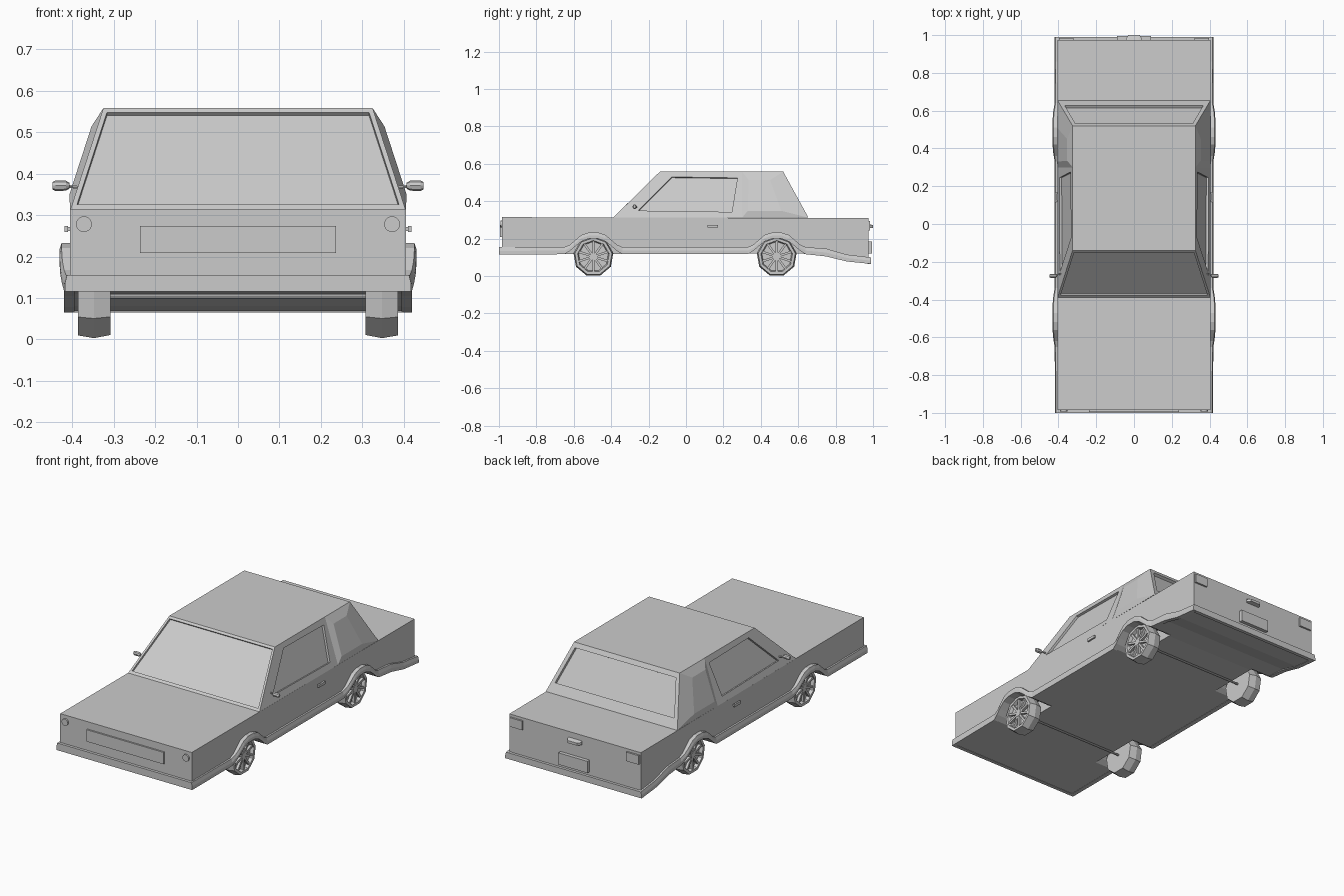
import bpy, bmesh, math
from mathutils import Vector, Matrix

if "Cube" in bpy.data.objects:
    bpy.data.objects.remove(bpy.data.objects["Cube"])


def mesh(name, verts, faces, fix=True):
    bm = bmesh.new()
    vs = [bm.verts.new(v) for v in verts]
    for f in faces:
        bm.faces.new([vs[i] for i in f])
    bmesh.ops.remove_doubles(bm, verts=bm.verts, dist=1e-5)
    if fix:
        bmesh.ops.recalc_face_normals(bm, faces=bm.faces)
    me = bpy.data.meshes.new(name)
    bm.to_mesh(me)
    bm.free()
    ob = bpy.data.objects.new(name, me)
    bpy.context.collection.objects.link(ob)
    return ob


def loft(name, rings, caps=True):
    n = len(rings[0])
    faces = [(a * n + i, a * n + (i + 1) % n, (a + 1) * n + (i + 1) % n, (a + 1) * n + i)
             for a in range(len(rings) - 1) for i in range(n)]
    if caps:
        faces += [tuple(range(n)), tuple((len(rings) - 1) * n + i for i in range(n))]
    return mesh(name, [p for r in rings for p in r], faces)


def prism(name, prof, x0, x1):
    return loft(name, [[(x, y, z) for y, z in prof] for x in (x0, x1)])


def box(name, x0, x1, y0, y1, z0, z1):
    return prism(name, [(y0, z0), (y1, z0), (y1, z1), (y0, z1)], x0, x1)


def rod(name, a, b, r, n=10):
    a, b = Vector(a), Vector(b)
    q = (b - a).to_track_quat('Z', 'Y')
    ring = [q @ Vector((r * math.cos(2 * math.pi * i / n), r * math.sin(2 * math.pi * i / n), 0))
            for i in range(n)]
    return loft(name, [[a + p for p in ring], [b + p for p in ring]])


WHEELS = (-0.495, 0.485)
# wheel arch: offset from wheel centre, lower z, upper z, outer x
HALF = [(-.155, .117, .155, .42), (-.125, .135, .168, .425), (-.10, .157, .19, .429),
        (-.065, .185, .22, .431), (-.025, .2, .233, .431)]
ARCH = HALF + [(-d, a, b, x) for d, a, b, x in reversed(HALF)]

# main body with wheel wells cut out
body = prism("body", [(-.985, .117), (.62, .12), (.75, .11), (.86, .08), (.975, .068),
                      (.975, .31), (-.985, .315)], -.405, .405)
for yc in WHEELS:
    for s in (-1, 1):
        prof = [(yc + d, a) for d, a, b, x in ARCH]
        prof = [(prof[0][0], .05)] + prof + [(prof[-1][0], .05)]
        cut = prism("well_cutter", prof, s * .28, s * .5)
        cut.hide_render = True
        m = body.modifiers.new("well", 'BOOLEAN')
        m.operation, m.solver, m.object = 'DIFFERENCE', 'EXACT', cut
        bpy.context.view_layer.objects.active = body
        bpy.ops.object.modifier_apply(modifier=m.name)
        bpy.data.objects.remove(cut)

# lower trim: flared band along each side plus front and rear bars
band = [(-1, .115, .155, .418)]
for yc in WHEELS:
    band += [(yc + d, a, b, x) for d, a, b, x in ARCH]
band += [(.75, .105, .147, .42), (.86, .078, .115, .42), (.99, .065, .1, .42)]
for s in (-1, 1):
    loft("side_trim", [[(s * .395, y, a), (s * x, y, a), (s * x, y, (a + b) / 2),
                        (s * (x - .005), y, b), (s * .395, y, b)] for y, a, b, x in band])
box("front_bumper", -.4, .4, -1, -.98, .115, .155)
box("rear_bumper", -.4, .4, .97, .99, .065, .1)


# cabin: every wall is a frame around an offset panel
def side_pt(s, y, z):
    return Vector((s * (.405 - (z - .312) * .325), y, z))


V, F = [], []


def framed(outer, inner, push):
    b = len(V)
    V.extend(outer + inner + [p + push for p in inner])
    for o in (0, 4):
        F.extend([(b + o + i, b + o + (i + 1) % 4, b + o + 4 + (i + 1) % 4, b + o + 4 + i)
                  for i in range(4)])
    F.append((b + 8, b + 9, b + 10, b + 11))


for s in (-1, 1):
    def pts(*yz):
        return [side_pt(s, y, z) for y, z in yz]
    # door window
    framed(pts((-.39, .312), (-.14, .558), (.3, .558), (.3, .312)),
           pts((-.255, .35), (-.075, .53), (.275, .525), (.245, .343)), Vector((-s * .012, 0, -.004)))
    # bulged rear quarter
    b = len(V)
    outer = pts((.3, .312), (.3, .558), (.52, .558), (.655, .312))
    inner = [p + Vector((s * .013, 0, .004)) for p in pts((.33, .345), (.335, .51), (.45, .51), (.51, .345))]
    V.extend(outer + inner)
    F.extend([(b + i, b + (i + 1) % 4, b + 4 + (i + 1) % 4, b + 4 + i) for i in range(4)])
    F.append((b + 4, b + 5, b + 6, b + 7))


def cross(y0, z0, y1, z1, m=0):
    a, c = side_pt(1, y0, z0), side_pt(1, y1, z1)
    return [Vector((k * (p.x - m), p.y, p.z)) for k, p in ((-1, a), (1, a), (1, c), (-1, c))]


# windscreen, rear window, roof
framed(cross(-.39, .312, -.14, .558), cross(-.377, .325, -.150, .548, .012), Vector((0, .008, -.008)))
framed(cross(.655, .312, .52, .558), cross(.628, .361, .533, .534, .022), Vector((0, -.014, -.008)))
b = len(V)
V += cross(-.14, .558, .52, .558)
F.append((b, b + 1, b + 2, b + 3))
mesh("cabin", V, F)

# wheels: nine-sided crowned tyres with recessed spoked rims
TYRE = [(.308, .1), (.348, .108), (.386, .101), (.386, .086), (.368, .08)]
CZ = .1045
for yc in WHEELS:
    for s in (-1, 1):
        loft("wheel", [[(s * x, yc + r * math.sin(2 * math.pi * i / 9), CZ + r * math.cos(2 * math.pi * i / 9))
                        for i in range(9)] for x, r in TYRE])
        rod("hub", (s * .36, yc, CZ), (s * .384, yc, CZ), .018)
        for k in range(10):
            sp = box("spoke", -.009, .009, -.006, .006, .012, .083)
            sp.data.transform(Matrix.Translation((s * .373, yc, CZ))
                              @ Matrix.Rotation(k * math.pi / 5, 4, 'X'))
    rod("axle", (-.32, yc, CZ), (.32, yc, CZ), .006, 8)

# paired details
for s in (-1, 1):
    rod("headlight", (s * .372, -.98, .278), (s * .372, -.993, .278), .019, 20)
    box("tail_light", s * .32, s * .398, .97, .985, .245, .295)
    # door handle
    prism("door_handle", [(.115, .259), (.17, .259), (.17, .274), (.115, .274)], s * .41, s * .419)
    for y in (.12, .16):
        box("handle_mount", s * .4, s * .412, y, y + .007, .262, .271)
    # wing mirror
    rod("mirror_stalk", (s * .375, -.262, .366), (s * .415, -.27, .37), .004, 6)
    loft("mirror", [[(s * x, -.275 + t * math.cos(i * math.pi / 4), .371 + h * math.sin(i * math.pi / 4))
                     for i in range(8)]
                    for x, t, h in ((.407, .005, .007), (.415, .011, .012), (.44, .011, .013), (.448, .007, .009))])

# grille, plate and boot handle
box("grille", -.237, .237, -.994, -.98, .208, .274)
box("number_plate", -.09, .09, .97, .995, .12, .185)
loft("boot_handle", [[(x, .97, .255), (x, y, .258), (x, y, .272), (x, .97, .28)]
                     for x, y in ((-.042, .982), (-.03, 1), (.03, 1), (.042, .982))])
